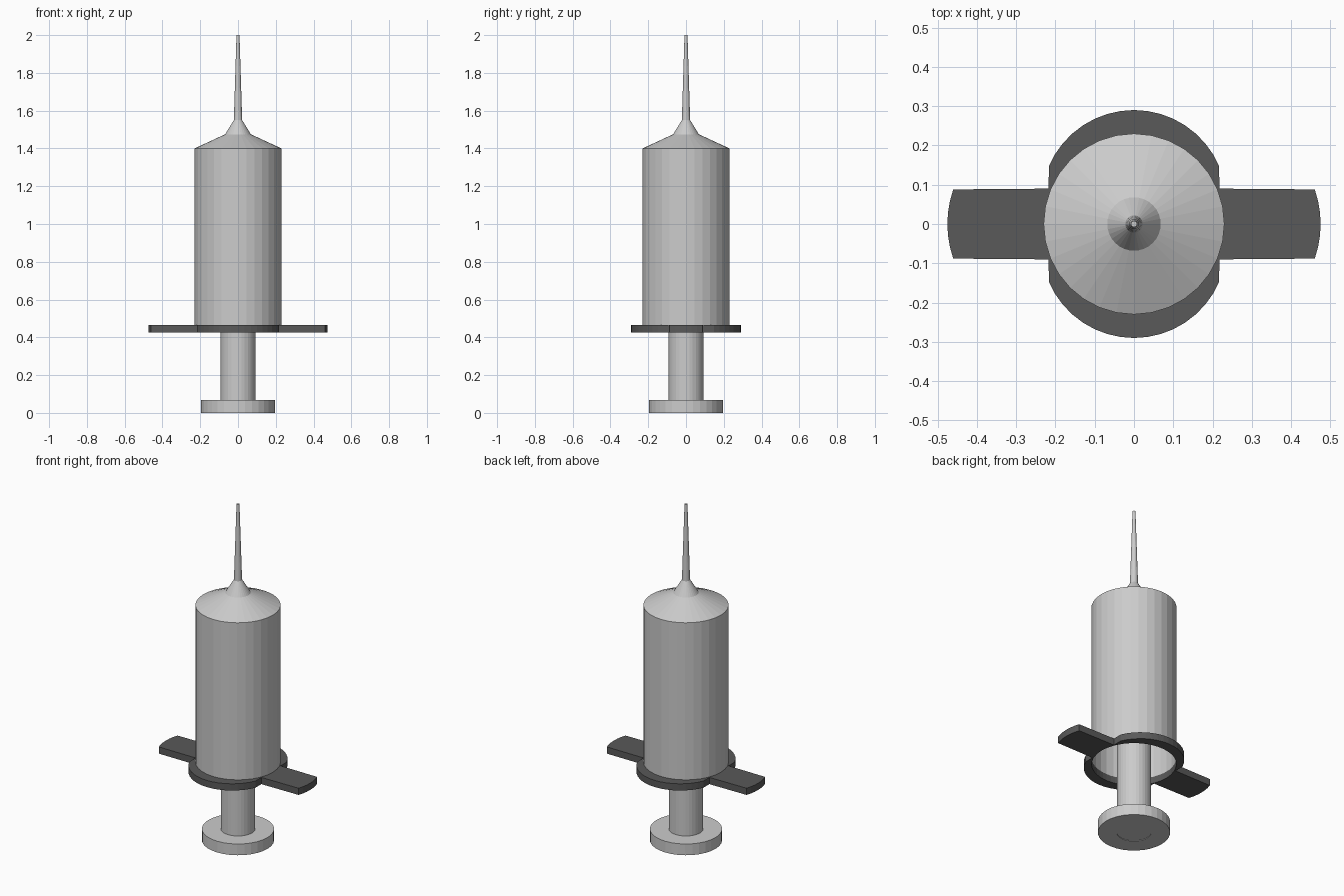
import bpy, bmesh
from math import sin, cos, pi, radians, hypot

if "Cube" in bpy.data.objects:
    bpy.data.objects.remove(bpy.data.objects["Cube"])

SIDES = 32


def add_object(name, bm):
    bmesh.ops.recalc_face_normals(bm, faces=bm.faces[:])
    mesh = bpy.data.meshes.new(name)
    bm.to_mesh(mesh)
    bm.free()
    obj = bpy.data.objects.new(name, mesh)
    bpy.context.collection.objects.link(obj)
    return obj


def lathe(name, profile, cap_start=False, cap_end=False):
    """Revolve (radius, z) points around the z axis."""
    bm = bmesh.new()
    rings = [[bm.verts.new((r * cos(2 * pi * i / SIDES), r * sin(2 * pi * i / SIDES), z))
              for i in range(SIDES)] for r, z in profile]
    for a, b in zip(rings, rings[1:]):
        for i in range(SIDES):
            j = (i + 1) % SIDES
            bm.faces.new((a[i], a[j], b[j], b[i]))
    if cap_start:
        bm.faces.new(rings[0])
    if cap_end:
        bm.faces.new(rings[-1])
    return add_object(name, bm)


def arc(cx, cy, r, start, end, steps):
    return [(cx + r * cos(radians(start + (end - start) * i / steps)),
             cy + r * sin(radians(start + (end - start) * i / steps)))
            for i in range(steps + 1)]


# Barrel: open at the bottom, sloped shoulder on top
lathe("barrel", [(0.23, 0.462), (0.23, 1.40), (0.068, 1.475)], cap_end=True)

# Needle with its flared hub
lathe("needle", [(0.068, 1.475), (0.022, 1.55), (0.008, 2.0)], cap_end=True)

# Plunger: thumb disc, rod and the stopper inside the barrel
lathe("plunger", [(0.093, 0.003), (0.093, 0.0), (0.195, 0.0), (0.195, 0.067), (0.093, 0.067),
                  (0.093, 0.90), (0.222, 0.90), (0.222, 1.0)], cap_start=True, cap_end=True)

# Finger flange: half outline, rotated 180 degrees for the other half
half = arc(0.21, 0, 0.265, -19.4, 19.4, 6) + [(0.217, 0.09)]
half += arc(0, 0.054, 0.236, 23.2, 156.8, 16) + [(-0.217, 0.09)]
outline = half + [(-x, -y) for x, y in half]
bm = bmesh.new()
loops = []
for z, inner in ((0.425, False), (0.465, False), (0.465, True), (0.425, True)):
    loop = []
    for x, y in outline:
        s = 0.229 / hypot(x, y) if inner else 1
        loop.append(bm.verts.new((x * s, y * s, z)))
    loops.append(loop)
n = len(outline)
for k in range(4):
    a, b = loops[k], loops[(k + 1) % 4]
    for i in range(n):
        j = (i + 1) % n
        bm.faces.new((a[i], a[j], b[j], b[i]))
flange = add_object("finger_flange", bm)
dark = bpy.data.materials.new("dark_grey")
dark.diffuse_color = (0.1, 0.1, 0.1, 1)
dark.use_nodes = True
dark.node_tree.nodes["Principled BSDF"].inputs["Base Color"].default_value = dark.diffuse_color
flange.data.materials.append(dark)
